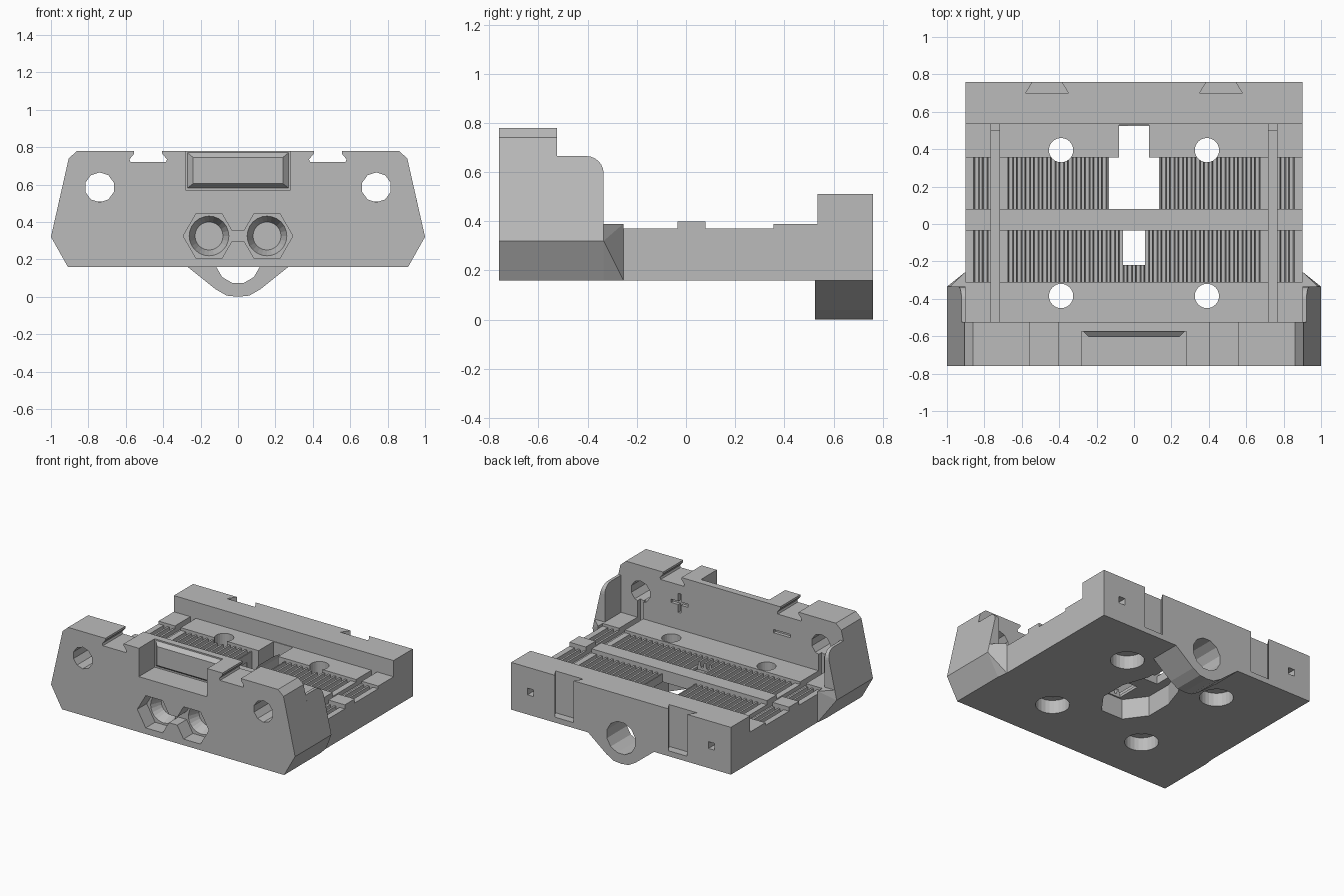
import bpy, bmesh, math
from mathutils import Vector

if "Cube" in bpy.data.objects:
    bpy.data.objects.remove(bpy.data.objects["Cube"], do_unlink=True)

grey = bpy.data.materials.new("plain grey")
grey.use_nodes = True
COLOUR = (0.5, 0.5, 0.5, 1)
grey.diffuse_color = COLOUR
grey.node_tree.nodes["Principled BSDF"].inputs["Base Color"].default_value = COLOUR


def place(axis, p, d):
    return {"x": (d, p[0], p[1]), "y": (p[0], d, p[1]), "z": (p[0], p[1], d)}[axis]


def finish(name, bm):
    bmesh.ops.recalc_face_normals(bm, faces=bm.faces)
    mesh = bpy.data.meshes.new(name)
    bm.to_mesh(mesh)
    bm.free()
    obj = bpy.data.objects.new(name, mesh)
    bpy.context.collection.objects.link(obj)
    mesh.materials.append(grey)
    return obj


def add_prism(bm, pts, axis, a, b, end=None):
    """Extrude a 2D outline along an axis, tapering to a second outline if given."""
    low = [bm.verts.new(place(axis, p, a)) for p in pts]
    high = [bm.verts.new(place(axis, p, b)) for p in (end or pts)]
    bm.faces.new(low)
    bm.faces.new(high[::-1])
    n = len(pts)
    for i in range(n):
        j = (i + 1) % n
        bm.faces.new((low[i], high[i], high[j], low[j]))


def prism(name, pts, axis, a, b, end=None):
    bm = bmesh.new()
    add_prism(bm, pts, axis, a, b, end)
    return finish(name, bm)


def hull(name, points):
    bm = bmesh.new()
    for p in points:
        bm.verts.new(p)
    bmesh.ops.convex_hull(bm, input=bm.verts)
    return finish(name, bm)


def rect(x0, x1, y0, y1):
    return [(x0, y0), (x1, y0), (x1, y1), (x0, y1)]


def circle(cx, cy, r, n, turn=0.0):
    return [(cx + r * math.cos(math.tau * (i + turn) / n),
             cy + r * math.sin(math.tau * (i + turn) / n)) for i in range(n)]


def mirrored(half):
    return half + [(-x, y) for x, y in reversed(half)]


def cut(targets, cutter):
    for obj in targets:
        mod = obj.modifiers.new("cut", "BOOLEAN")
        mod.operation, mod.solver, mod.object = "DIFFERENCE", "EXACT", cutter
        bpy.context.view_layer.objects.active = obj
        bpy.ops.object.modifier_apply(modifier=mod.name)
    bpy.data.objects.remove(cutter, do_unlink=True)


# Front wall: wide chamfered plate
wall = prism("front_wall", mirrored([(0.91, 0.16), (1, 0.32), (0.905, 0.74), (0.86, 0.78)]),
             "y", -0.76, -0.525)

# Bed with raised platforms, middle bar and rear wall
bed = prism("ribbed_bed", [(-0.525, 0.16), (0.76, 0.16), (0.76, 0.51), (0.535, 0.51),
                           (0.535, 0.39), (0.355, 0.39), (0.355, 0.37), (0.08, 0.37),
                           (0.08, 0.40), (-0.035, 0.40), (-0.035, 0.37), (-0.31, 0.37),
                           (-0.31, 0.39), (-0.525, 0.39)], "x", -0.9, 0.9)

# Rear lug under the bed
lug = prism("rear_lug", mirrored([(0.0001, 0), (0.06, 0.006), (0.12, 0.04), (0.27, 0.16)]),
            "y", 0.525, 0.76)

# Side wings with a rounded rear corner, and tapered gussets behind them
for s, side in ((1, "left"), (-1, "right")):
    def outer(z):
        return 0.91 + (z - 0.16) * 0.5625 if z < 0.32 else 1 - (z - 0.32) * 0.226
    outline = [(-0.525, z) for z in (0.16, 0.32, 0.665)] + [(-0.335, 0.16), (-0.335, 0.32)]
    outline += [(-0.405 + 0.07 * math.cos(t * math.pi / 12),
                 0.595 + 0.07 * math.sin(t * math.pi / 12)) for t in range(7)]
    hull(side + "_wing", [(s * x, y, z) for y, z in outline for x in (0.9, outer(z))])
    hull(side + "_gusset", [(s * x, -0.335, z) for z in (0.16, 0.32, 0.39)
                            for x in (0.9, outer(z))]
         + [(s * 0.9, -0.255, z) for z in (0.16, 0.39)])

# Ribs: tapered grooves cut in both sunken fields
bm = bmesh.new()
for k in range(20):
    x = 0.0225 + 0.0455 * k
    if x > 0.885 or 0.695 < x < 0.79:
        continue
    for s in (-1, 1):
        groove = [(s * x + dx, z) for dx, z in ((-0.009, 0.33), (0.009, 0.33),
                                                (0.017, 0.38), (-0.017, 0.38))]
        add_prism(bm, groove, "y", -0.31, -0.035)
        add_prism(bm, groove, "y", 0.08, 0.355)
cut([bed], finish("groove_cutter", bm))

# Openings through the bed and the cavity beneath it
cut([bed], prism("cutter", rect(-0.08, 0.08, 0.3, 0.53), "z", 0.1, 0.6))
cut([bed], prism("cutter", rect(-0.135, 0.135, 0.08, 0.355), "z", 0.1, 0.6))
cut([bed], prism("cutter", rect(-0.06, 0.06, -0.22, -0.035), "z", 0.1, 0.6))
cut([bed], prism("cutter", mirrored([(0.09, -0.23), (0.2, -0.08), (0.2, 0.12), (0.14, 0.3)]),
                 "z", 0.1, 0.31))
cut([bed, lug], prism("cutter", circle(0, 0.19, 0.12, 12, 0.5), "y", 0.07, 0.9))

for s in (-1, 1):
    # Bolt holes with wide seats underneath
    for y in (-0.385, 0.395):
        cut([bed], prism("cutter", circle(s * 0.39, y, 0.065, 24), "z", 0.1, 0.6))
        cut([bed], prism("cutter", circle(s * 0.39, y, 0.115, 24), "z", 0.1, 0.26))
    # Long channel, small rear passage, and riser in the front wall
    cut([bed], prism("cutter", rect(s * 0.742 - 0.023, s * 0.742 + 0.023, 0.34, 0.45),
                     "y", -0.6, 0.535))
    cut([bed], prism("cutter", rect(s * 0.742 - 0.025, s * 0.742 + 0.025, 0.305, 0.355),
                     "y", 0.5, 0.9))
    cut([wall], prism("cutter", rect(s * 0.742 - 0.023, s * 0.742 + 0.023, 0.34, 0.58),
                      "y", -0.56, -0.5))
    cut([wall], prism("cutter", circle(s * 0.74, 0.585, 0.08, 10, 0.5), "y", -0.9, -0.4))
    # Dovetail slots in the top of the front wall and the back of the rear wall
    cut([wall], prism("cutter", [(s * 0.48 + dx, z) for dx, z in (
        (-0.095, 0.72), (0.095, 0.72), (0.1, 0.735), (0.075, 0.765), (0.075, 0.85),
        (-0.075, 0.85), (-0.075, 0.765), (-0.1, 0.735))], "y", -0.9, -0.4))
    cut([bed], prism("cutter", [(s * 0.465 + dx, y) for dx, y in (
        (-0.115, 0.70), (0.115, 0.70), (0.07, 0.77), (-0.07, 0.77))], "z", 0.2, 0.6))
    # Hexagonal nut pockets with tapered round seats
    cut([wall], prism("cutter", circle(s * 0.155, 0.325, 0.138, 6), "y", -0.9, -0.65))
    cut([wall], prism("cutter", circle(s * 0.155, 0.325, 0.11, 24), "y", -0.66, -0.57,
                      circle(s * 0.155, 0.325, 0.075, 24)))
cut([wall], prism("cutter", rect(-0.06, 0.06, 0.295, 0.355), "y", -0.9, -0.65))

# Recessed marks on the inner face of the front wall
cut([wall], prism("cutter", rect(0.35, 0.49, 0.573, 0.597), "y", -0.55, -0.5))
cut([wall], prism("cutter", rect(0.408, 0.432, 0.515, 0.655), "y", -0.55, -0.5))
cut([wall], prism("cutter", rect(-0.49, -0.35, 0.573, 0.597), "y", -0.55, -0.5))

# Open recess with a bevelled panel
cut([wall], prism("cutter", rect(-0.28, 0.28, 0.57, 0.9), "y", -0.9, -0.575))
prism("bevelled_panel", rect(-0.27, 0.27, 0.582, 0.77), "y", -0.575, -0.605,
      rect(-0.24, 0.24, 0.605, 0.745))
